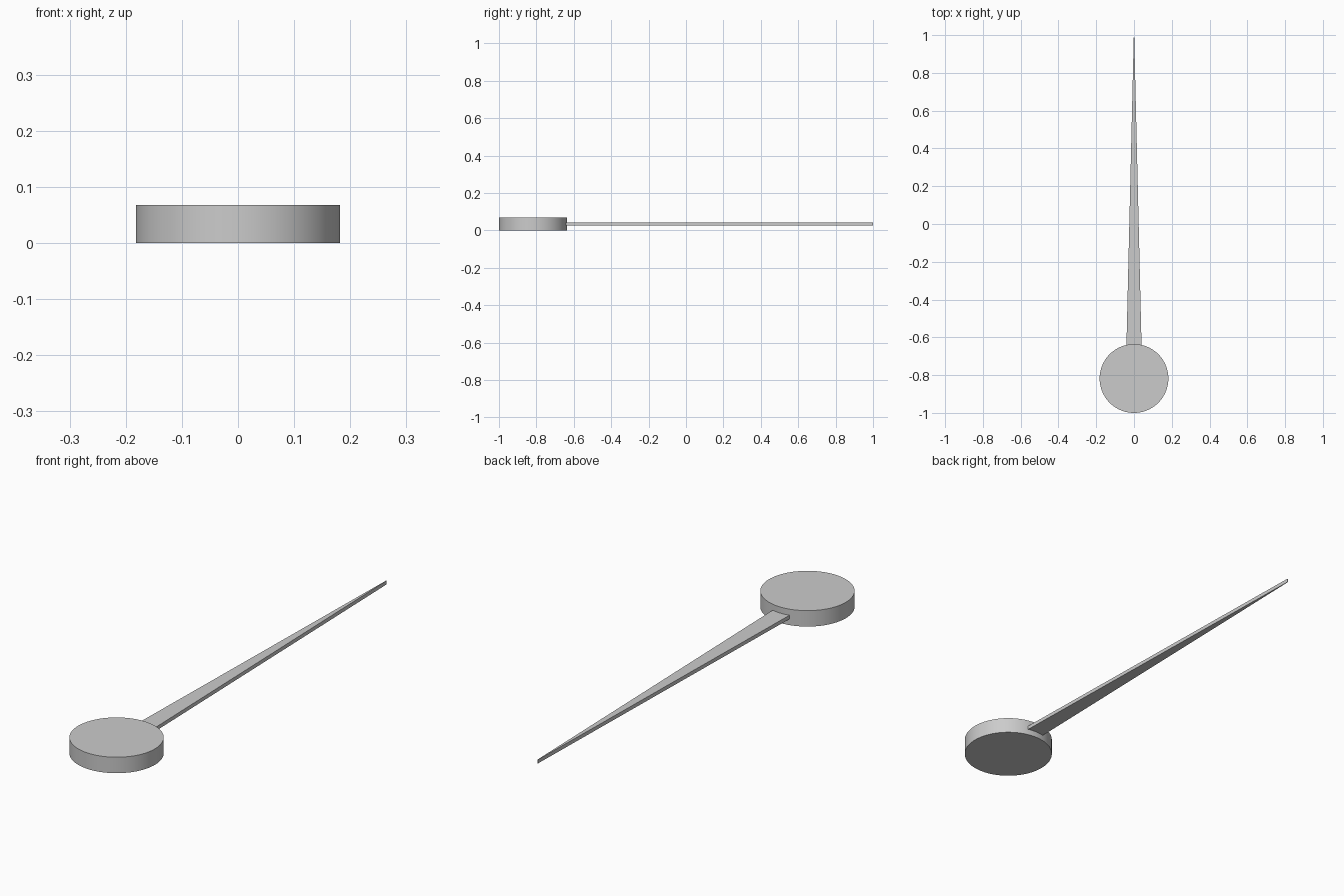
import bpy, bmesh

if "Cube" in bpy.data.objects:
    bpy.data.objects.remove(bpy.data.objects["Cube"])

R, H = 0.182, 0.068          # hub radius and height
CY = -1.0 + R                # hub centre

# Round hub disc
bpy.ops.mesh.primitive_cylinder_add(vertices=96, radius=R, depth=H,
                                    location=(0, CY, H / 2))
hub = bpy.context.object
hub.name = "hub_disc"
bpy.ops.object.shade_smooth_by_angle()

# Tapered pointer: a flat profile, root just inside the hub, extruded upwards
Z0, Z1 = 0.026, 0.042
profile = [(-0.04, -0.642), (0.04, -0.642), (0.001, 1.0), (-0.001, 1.0)]
bm = bmesh.new()
face = bm.faces.new([bm.verts.new((x, y, Z0)) for x, y in profile])
ext = bmesh.ops.extrude_face_region(bm, geom=[face])
top = [v for v in ext["geom"] if isinstance(v, bmesh.types.BMVert)]
bmesh.ops.translate(bm, verts=top, vec=(0, 0, Z1 - Z0))
bmesh.ops.recalc_face_normals(bm, faces=bm.faces)
mesh = bpy.data.meshes.new("pointer")
bm.to_mesh(mesh)
bm.free()
bpy.context.collection.objects.link(bpy.data.objects.new("pointer", mesh))
